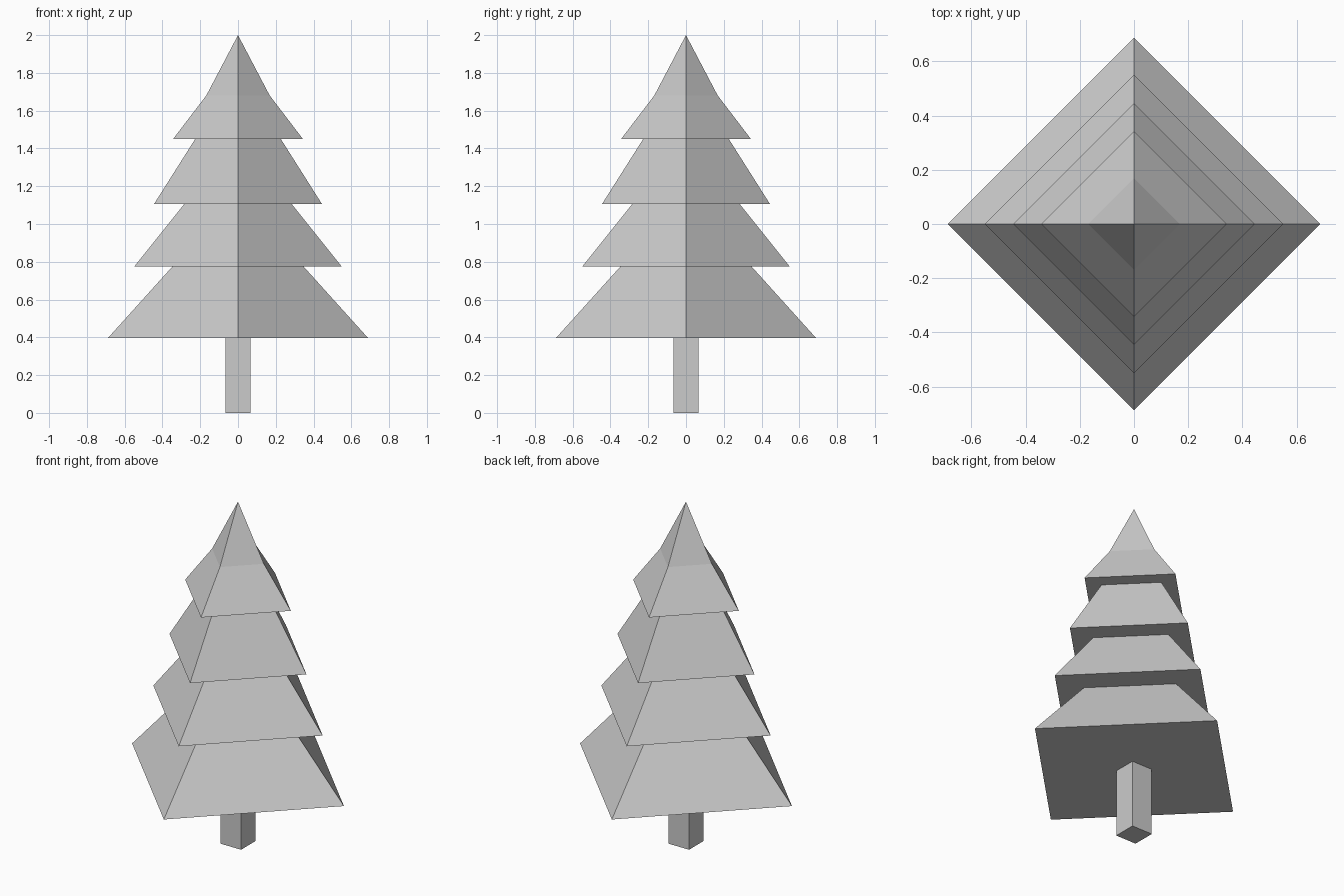
import bpy, bmesh
from math import cos, sin, pi

if "Cube" in bpy.data.objects:
    bpy.data.objects.remove(bpy.data.objects["Cube"])


def lathe(name, profile, sides, turn=0.0):
    """Closed flat-faced solid from (radius, z) points; radius 0 makes a tip."""
    bm = bmesh.new()
    rings = []
    for r, z in profile:
        count = sides if r else 1
        rings.append([bm.verts.new((r * cos(turn + 2 * pi * i / sides),
                                    r * sin(turn + 2 * pi * i / sides), z))
                      for i in range(count)])
    for low, high in zip(rings, rings[1:]):
        for i in range(sides):
            j = (i + 1) % sides
            if len(high) == 1:
                bm.faces.new((low[i], low[j], high[0]))
            else:
                bm.faces.new((low[i], low[j], high[j], high[i]))
    for ring in (rings[0], rings[-1]):
        if len(ring) > 1:
            bm.faces.new(ring)
    bmesh.ops.recalc_face_normals(bm, faces=bm.faces)
    mesh = bpy.data.meshes.new(name)
    bm.to_mesh(mesh)
    bm.free()
    obj = bpy.data.objects.new(name, mesh)
    bpy.context.collection.objects.link(obj)
    return obj


# Foliage: one stepped shell with flat undersides, corners on the axes
lathe("foliage", [
    (0.688, 0.397), (0.348, 0.774),
    (0.55, 0.774), (0.285, 1.105),
    (0.445, 1.105), (0.226, 1.451),
    (0.343, 1.451), (0.168, 1.68),
    (0, 2.0)], 4)

# Trunk: square post, faces on the axes
half = 0.067
lathe("trunk", [(half * 2 ** 0.5, 0), (half * 2 ** 0.5, 0.397)], 4, pi / 4)
